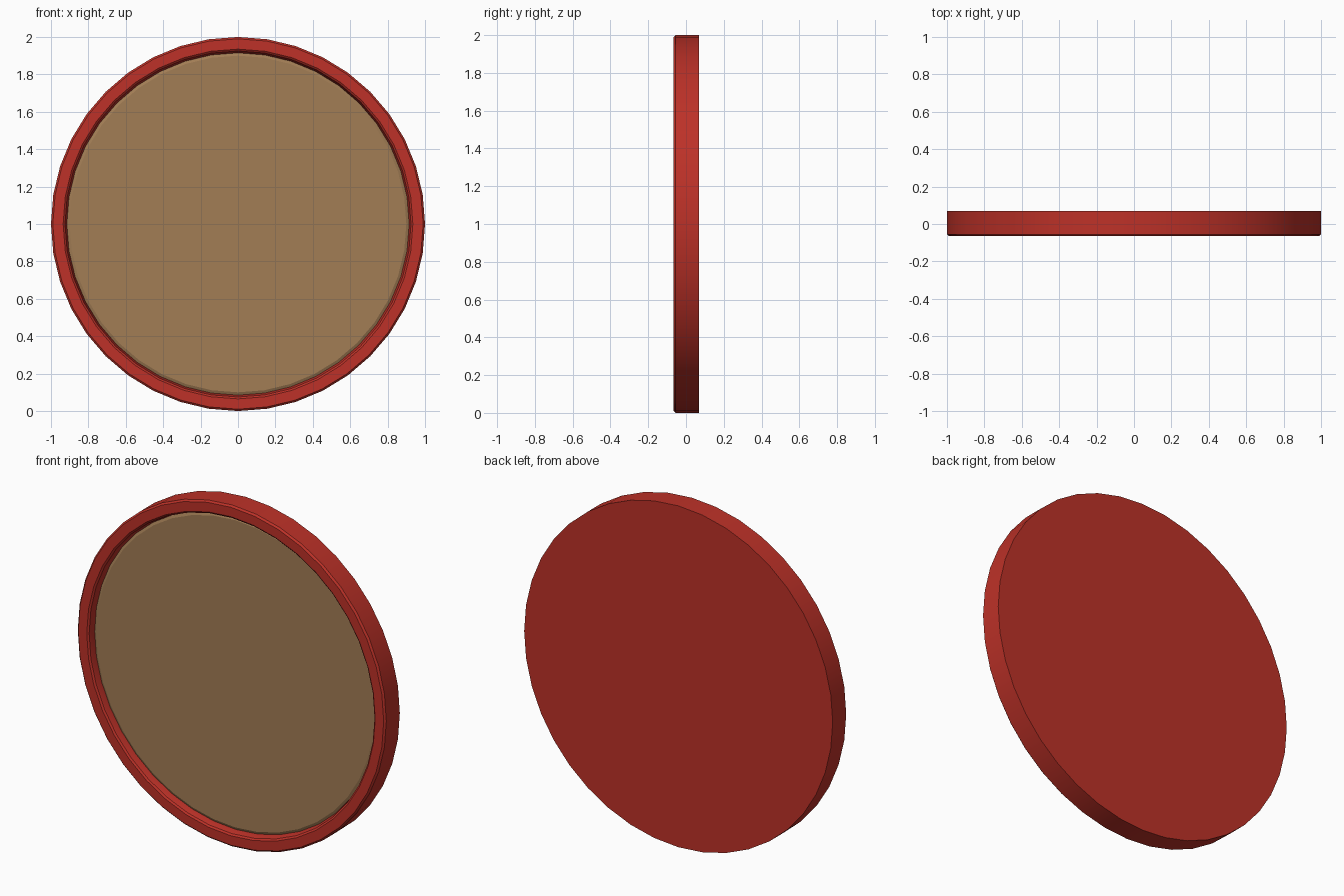
import bpy, bmesh, math

if "Cube" in bpy.data.objects:
    bpy.data.objects.remove(bpy.data.objects["Cube"])

SIDES = 40


def material(name, color):
    m = bpy.data.materials.new(name)
    m.diffuse_color = (*color, 1)
    m.use_nodes = True
    m.node_tree.nodes["Principled BSDF"].inputs["Base Color"].default_value = m.diffuse_color
    return m


def lathe(name, profile, mat, cap_first=False, cap_last=False):
    """Spin (radius, y) points around the y axis at z = 1, optionally capping the ends."""
    bm = bmesh.new()
    rings = []
    for r, y in profile:
        rings.append([bm.verts.new((r * math.sin(2 * math.pi * i / SIDES), y,
                                    1 + r * math.cos(2 * math.pi * i / SIDES)))
                      for i in range(SIDES)])
    for a, b in zip(rings, rings[1:]):
        for i in range(SIDES):
            j = (i + 1) % SIDES
            bm.faces.new((a[i], a[j], b[j], b[i]))
    if cap_first:
        bm.faces.new(rings[0])
    if cap_last:
        bm.faces.new(rings[-1])
    bmesh.ops.recalc_face_normals(bm, faces=bm.faces)
    me = bpy.data.meshes.new(name)
    bm.to_mesh(me)
    bm.free()
    ob = bpy.data.objects.new(name, me)
    bpy.context.collection.objects.link(ob)
    me.materials.append(mat)
    bpy.context.view_layer.objects.active = ob
    ob.select_set(True)
    bpy.ops.object.shade_smooth_by_angle(angle=math.radians(25))
    ob.select_set(False)
    return ob


red = material("red paint", (0.51, 0.031, 0.021))
brown = material("cork brown", (0.36, 0.205, 0.09))

# Tray: closed back, outer wall, bevelled front lip, sloped inner wall, hidden floor
lathe("round_frame",
      [(1.0, 0.07), (1.0, -0.055), (0.99, -0.065), (0.935, -0.065),
       (0.925, -0.057), (0.915, -0.02), (0.915, 0.0)],
      red, cap_first=True, cap_last=True)

# Recessed panel with a small chamfer round its edge
lathe("face_panel", [(0.915, 0.0), (0.915, -0.02), (0.90, -0.027)],
      brown, cap_first=True, cap_last=True)
